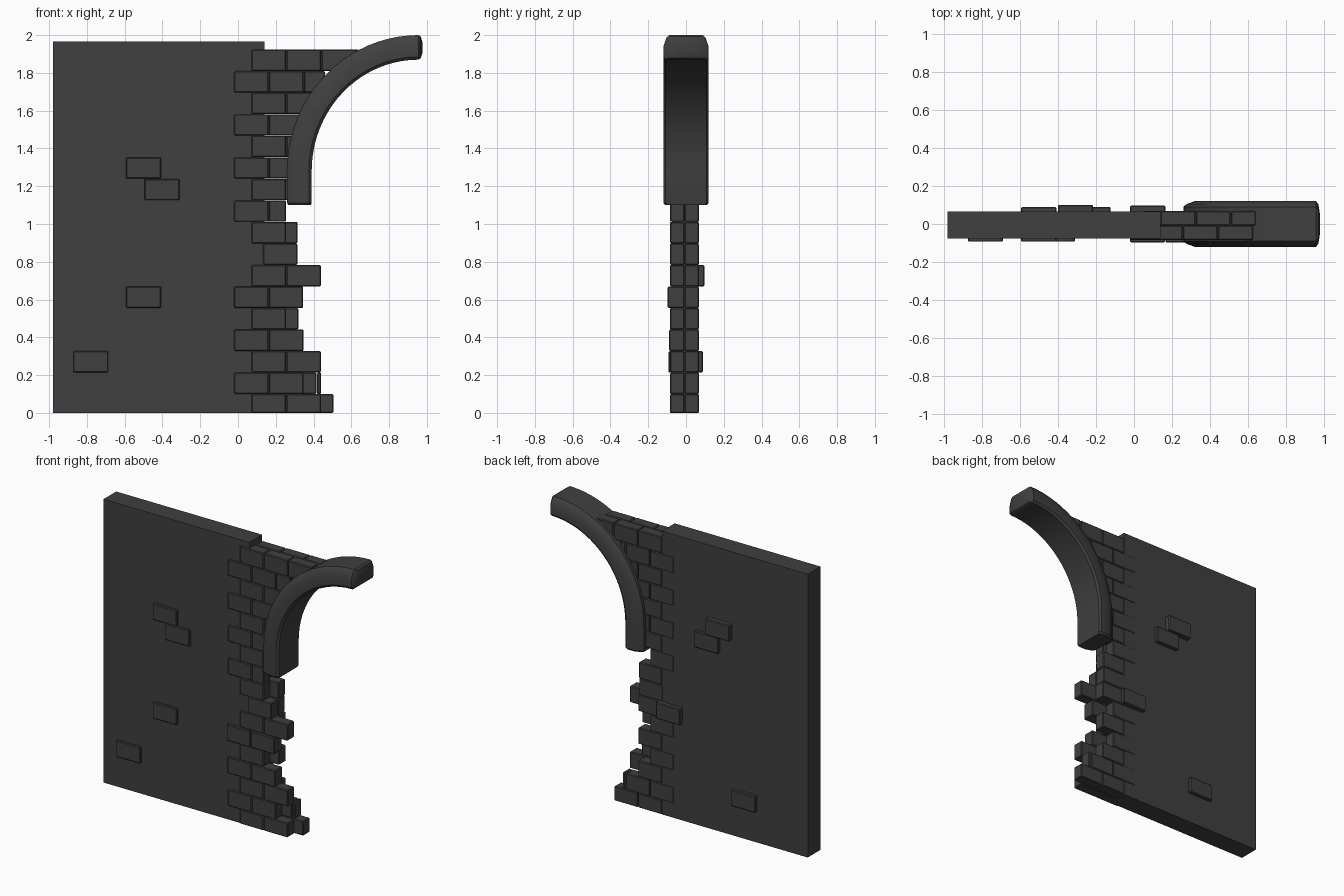
import bpy, bmesh, math

if "Cube" in bpy.data.objects:
    bpy.data.objects.remove(bpy.data.objects["Cube"])

stone = bpy.data.materials.new("dark_stone")
stone.diffuse_color = (0.05, 0.05, 0.05, 1)
stone.use_nodes = True
stone.node_tree.nodes["Principled BSDF"].inputs["Base Color"].default_value = stone.diffuse_color


def finish(name, bm):
    bmesh.ops.recalc_face_normals(bm, faces=bm.faces)
    mesh = bpy.data.meshes.new(name)
    bm.to_mesh(mesh)
    bm.free()
    mesh.materials.append(stone)
    ob = bpy.data.objects.new(name, mesh)
    bpy.context.collection.objects.link(ob)
    return ob


def add_box(bm, x0, x1, y0, y1, z0, z1):
    verts = bmesh.ops.create_cube(bm, size=1)["verts"]
    for v in verts:
        v.co = (x1 if v.co.x > 0 else x0, y1 if v.co.y > 0 else y0, z1 if v.co.z > 0 else z0)


def bricks(name, boxes):
    bm = bmesh.new()
    for b in boxes:
        add_box(bm, *b)
    ob = finish(name, bm)
    bev = ob.modifiers.new("worn_edges", "BEVEL")
    bev.width, bev.segments = 0.005, 1
    return ob


PITCH = 0.114
BRICK = 0.185
MID = -0.008


def row_z(i):
    return max(0, i * PITCH - 0.014), (i + 1) * PITCH - 0.015


def course(i, start, end, y0, y1):
    """One row of bricks from start, the last one cut at end."""
    out, x = [], start
    while x < end - 0.02:
        out.append((x, min(x + BRICK - 0.003, end), y0, y1, *row_z(i)))
        x += BRICK
    return out


# Plastered wall
bm = bmesh.new()
add_box(bm, -0.98, 0.14, -0.075, 0.065, 0, 1.965)
finish("wall_slab", bm)

# Broken brick edge: right end of each row, front and back layers
front_end = [.44, .35, .44, .35, .26, .345, .44, .315, .255, .255, .255,
             .30, .31, .34, .39, .46, .64]
back_end = [.505, .44, .325, .23, .32, .235, .325, .315, .315, .235, .27,
            .30, .31, .34, .39, .46, .64]
front, back = [], []
for i in range(17):
    start = -0.02 if i % 2 else 0.072
    if i == 7:
        start = 0.132
    y_front = {3: -0.09, 5: -0.097}.get(i, -0.085)
    front += course(i, start, front_end[i], y_front, MID - 0.001)
    back += course(i, start + 0.068 if i != 7 else start, back_end[i], MID + 0.001, 0.068)
bricks("front_edge_bricks", front)
bricks("back_edge_bricks", back)

# Single bricks showing through the plaster: row, left x, outer y
exposed_front = [(11, -.592), (10, -.495), (5, -.592), (2, -.872)]
bricks("exposed_front_bricks",
       [(x, x + BRICK, -0.093, -0.03, *row_z(i)) for i, x in exposed_front])
exposed_back = [(12, -.40, .10), (11, -.308, .09), (6, -.02, .097), (2, -.592, .089)]
bricks("exposed_back_bricks",
       [(x, x + BRICK, 0.03, y, *row_z(i)) for i, x, y in exposed_back])

# Half arch: chamfered section (radius, y) swept up the leg and round the quarter circle
half = [(0.72, 0.09), (0.705, 0.104), (0.66, 0.12), (0.605, 0.12), (0.59, 0.108)]
section = half + [(r, -y) for r, y in reversed(half)]
CX, CZ = 0.955, 1.28


def ring(bm, angle, drop=0, push=0, scale=1):
    verts = []
    for r, y in section:
        r = 0.655 + (r - 0.655) * scale
        x = CX - (r - 0.025) * math.cos(angle) + push
        z = CZ + r * math.sin(angle) - drop
        verts.append(bm.verts.new((x, y * scale, z)))
    return verts


bm = bmesh.new()
rings = [ring(bm, 0, 0.18, 0, 0.92), ring(bm, 0, 0.168)]
STEPS = 20
rings += [ring(bm, math.pi / 2 * k / STEPS) for k in range(STEPS + 1)]
rings += [ring(bm, math.pi / 2, 0, 0.013, 0.87), ring(bm, math.pi / 2, 0, 0.022, 0.4)]
for a, b in zip(rings, rings[1:]):
    for j in range(len(section)):
        k = (j + 1) % len(section)
        bm.faces.new((a[j], a[k], b[k], b[j]))
bm.faces.new(rings[0])
bm.faces.new(rings[-1])
arch = finish("half_arch", bm)
bpy.context.view_layer.objects.active = arch
arch.select_set(True)
bpy.ops.object.shade_smooth_by_angle(angle=math.radians(35))
